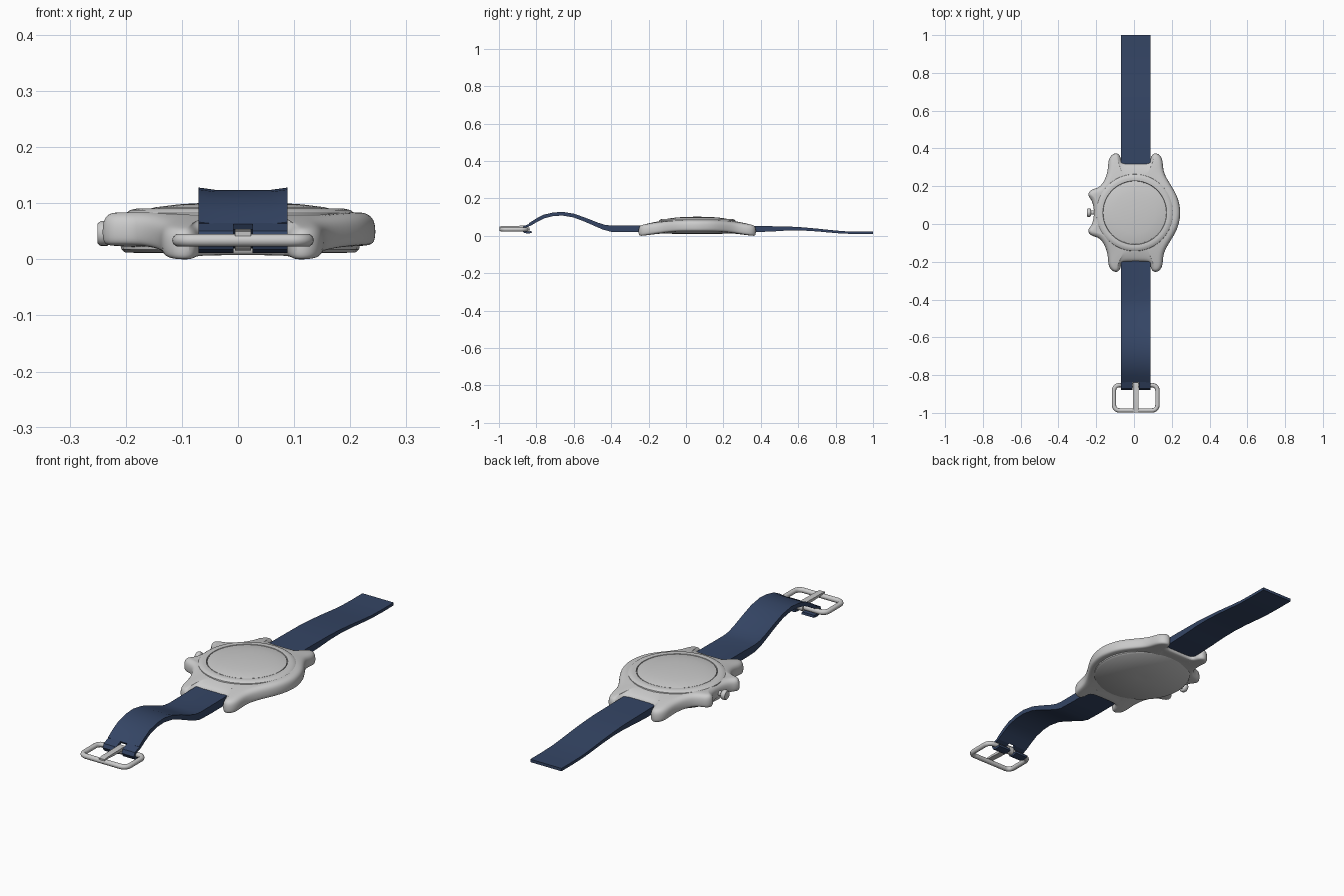
import bpy, bmesh, math
from mathutils import Vector, Matrix

if "Cube" in bpy.data.objects:
    bpy.data.objects.remove(bpy.data.objects["Cube"])

CX, CY = 0.004, 0.06      # centre of the dial
SX0, SX1 = -0.07, 0.088   # strap edges
SC = (SX0 + SX1) / 2

navy = bpy.data.materials.new("navy_strap")
navy.diffuse_color = (0.035, 0.06, 0.13, 1)
navy.use_nodes = True
navy.node_tree.nodes["Principled BSDF"].inputs["Base Color"].default_value = navy.diffuse_color


def finish(name, bm, mat=None, angle=40, subsurf=0):
    bmesh.ops.recalc_face_normals(bm, faces=bm.faces)
    me = bpy.data.meshes.new(name)
    bm.to_mesh(me)
    bm.free()
    ob = bpy.data.objects.new(name, me)
    bpy.context.collection.objects.link(ob)
    if mat:
        me.materials.append(mat)
    if subsurf:
        m = ob.modifiers.new("smooth", 'SUBSURF')
        m.levels = m.render_levels = subsurf
    bpy.ops.object.select_all(action='DESELECT')
    ob.select_set(True)
    bpy.context.view_layer.objects.active = ob
    bpy.ops.object.shade_smooth_by_angle(angle=math.radians(angle))
    return ob


def skin(bm, rings, closed=False):
    """Bridge equal-length rings of points; cap the ends unless closed."""
    vs = [[bm.verts.new(p) for p in r] for r in rings]
    n = len(vs[0])
    pairs = list(zip(vs, vs[1:])) + ([(vs[-1], vs[0])] if closed else [])
    for a, b in pairs:
        for i in range(n):
            j = (i + 1) % n
            bm.faces.new((a[i], a[j], b[j], b[i]))
    if not closed:
        bm.faces.new(vs[0])
        bm.faces.new(vs[-1])


def lathe(name, prof, n, mtx, closed=False, angle=40):
    bm = bmesh.new()
    skin(bm, [[(r * math.cos(2 * math.pi * i / n), r * math.sin(2 * math.pi * i / n), z)
               for i in range(n)] for r, z in prof], closed)
    bm.transform(mtx)
    return finish(name, bm, angle=angle)


def strip(bm, path, x0, x1, lip=0.0):
    """Band along a (y, z, thickness) path, with optional raised edges."""
    rings = []
    for i, (y, z, t) in enumerate(path):
        a, b = path[max(i - 1, 0)], path[min(i + 1, len(path) - 1)]
        d = Vector((b[0] - a[0], b[1] - a[1])).normalized()
        nrm = Vector((-d.y, d.x)) * (t / 2)
        up = Vector((y, z)) + nrm
        lo = Vector((y, z)) - nrm
        hi = up + nrm.normalized() * lip
        e = (x1 - x0) * 0.18
        rings.append([(x0, *lo), (x1, *lo), (x1, *hi), (x1 - e, *up), (x0 + e, *up), (x0, *hi)])
    skin(bm, rings)


# Case: outline with lugs and crown guards, lofted up through inset rings
half = [(0.241, 0.095), (0.226, 0.155), (0.178, 0.228), (0.151, 0.28), (0.152, 0.34),
        (0.132, 0.371), (0.103, 0.375), (0.089, 0.352), (0.087, 0.322), (0.05, 0.32),
        (0.009, 0.32), (-0.032, 0.32), (-0.069, 0.322), (-0.071, 0.352), (-0.085, 0.375),
        (-0.114, 0.371), (-0.136, 0.34), (-0.135, 0.28), (-0.158, 0.22), (-0.188, 0.187),
        (-0.232, 0.182), (-0.246, 0.15), (-0.222, 0.13), (-0.212, 0.09)]
outline = [(0.244, CY)] + half + [(-0.21, CY)] + [(x, 2 * CY - y) for x, y in reversed(half)]
N = len(outline)
pts = [Vector(p) for p in outline]
normals = []
for i in range(N):
    d = pts[(i + 1) % N] - pts[i - 1]
    normals.append(Vector((d.y, -d.x)).normalized())
angs = sorted(math.atan2(p.y - CY, p.x - CX) % (2 * math.pi) for p in pts)


def drop(y):
    return 0.026 * min(max((abs(y - CY) - 0.13) / 0.17, 0), 1)


def outline_ring(inset, z):
    out = []
    for p, n in zip(pts, normals):
        q = p - n * inset
        out.append((q.x, q.y, z - drop(q.y)))
    return out


def circle_ring(r, z):
    return [(CX + r * math.cos(a), CY + r * math.sin(a), z) for a in angs]


bm = bmesh.new()
skin(bm, [circle_ring(0.17, 0.02), outline_ring(0.02, 0.024), outline_ring(0.004, 0.026),
          outline_ring(-0.002, 0.036), outline_ring(-0.002, 0.064), outline_ring(0.006, 0.078),
          outline_ring(0.022, 0.085), circle_ring(0.19, 0.083), circle_ring(0.165, 0.08)])
finish("watch_case", bm, angle=60, subsurf=2)

# Bezel, crystal and case back
dial = Matrix.Translation((CX, CY, 0))
lathe("bezel", [(0.206, 0.07), (0.203, 0.083), (0.196, 0.088), (0.182, 0.091),
                (0.169, 0.09), (0.166, 0.075)], 48, dial, closed=True)
lathe("crystal", [(0.166, 0.076), (0.166, 0.089), (0.15, 0.093), (0.11, 0.098),
                  (0.06, 0.101), (0.01, 0.102)], 32, dial)
lathe("case_back", [(0.213, 0.032), (0.212, 0.018), (0.205, 0.012), (0.02, 0.009)], 32, dial)

# Crown on the left side
lathe("crown", [(0.011, 0.0), (0.011, 0.035), (0.019, 0.037), (0.022, 0.041),
                (0.022, 0.053), (0.018, 0.058)], 20,
      Matrix.Translation((-0.192, CY, 0.046)) @ Matrix.Rotation(-math.pi / 2, 4, 'Y'))

# Long strap
bm = bmesh.new()
strip(bm, [(0.30, 0.036, 0.032), (0.38, 0.036, 0.032), (0.46, 0.037, 0.028), (0.54, 0.039, 0.022),
           (0.62, 0.037, 0.017), (0.70, 0.031, 0.015), (0.77, 0.024, 0.014), (0.84, 0.018, 0.013),
           (0.92, 0.016, 0.013), (1.0, 0.016, 0.013)], SX0, SX1)
finish("long_strap", bm, navy)

# Buckle strap: arched band ending in two tabs folded round the buckle bar
bm = bmesh.new()
strip(bm, [(-0.835, 0.058, 0.012), (-0.80, 0.080, 0.014), (-0.76, 0.101, 0.015),
           (-0.71, 0.113, 0.015), (-0.66, 0.116, 0.016), (-0.60, 0.106, 0.016),
           (-0.54, 0.084, 0.017), (-0.48, 0.059, 0.019), (-0.44, 0.044, 0.023),
           (-0.40, 0.036, 0.029), (-0.32, 0.035, 0.032), (-0.18, 0.036, 0.032)], SX0, SX1, 0.004)
tab = [(-0.825, 0.020, 0.011), (-0.850, 0.017, 0.011), (-0.866, 0.022, 0.011),
       (-0.873, 0.034, 0.011), (-0.867, 0.046, 0.011), (-0.852, 0.052, 0.011), (-0.834, 0.059, 0.012)]
for a, b in ((SX0, SC - 0.017), (SC + 0.017, SX1)):
    strip(bm, tab, a, b)
finish("buckle_strap", bm, navy)


# Buckle frame: round bar swept round a rounded rectangle
def tube(name, path, r, cyclic):
    cu = bpy.data.curves.new(name, 'CURVE')
    cu.dimensions = '3D'
    cu.bevel_depth, cu.bevel_resolution, cu.use_fill_caps = r, 3, True
    sp = cu.splines.new('POLY')
    sp.points.add(len(path) - 1)
    for p, co in zip(sp.points, path):
        p.co = (*co, 1)
    sp.use_cyclic_u = cyclic
    sp.use_smooth = True
    ob = bpy.data.objects.new(name, cu)
    bpy.context.collection.objects.link(ob)
    bpy.ops.object.select_all(action='DESELECT')
    ob.select_set(True)
    bpy.context.view_layer.objects.active = ob
    bpy.ops.object.convert(target='MESH')


frame, R = [], 0.028
for k, (sx, sy) in enumerate(((1, 1), (-1, 1), (-1, -1), (1, -1))):
    for s in range(6):
        a = math.pi / 2 * (k + s / 5)
        frame.append((SC + sx * (0.115 - R) + R * math.cos(a),
                      -0.92 + sy * (0.067 - R) + R * math.sin(a), 0.034))
tube("buckle_frame", frame, 0.0115, True)

# Buckle tongue resting on the front bar, with a loop round the hinge bar
bm = bmesh.new()
strip(bm, [(-0.998, 0.046, 0.008), (-0.975, 0.048, 0.009), (-0.93, 0.047, 0.012),
           (-0.87, 0.047, 0.014), (-0.845, 0.046, 0.014)], SC - 0.014, SC + 0.014)
finish("buckle_tongue", bm)
lathe("tongue_loop", [(0.018, -0.014), (0.018, 0.014)], 16,
      Matrix.Translation((SC, -0.853, 0.034)) @ Matrix.Rotation(math.pi / 2, 4, 'Y'))
